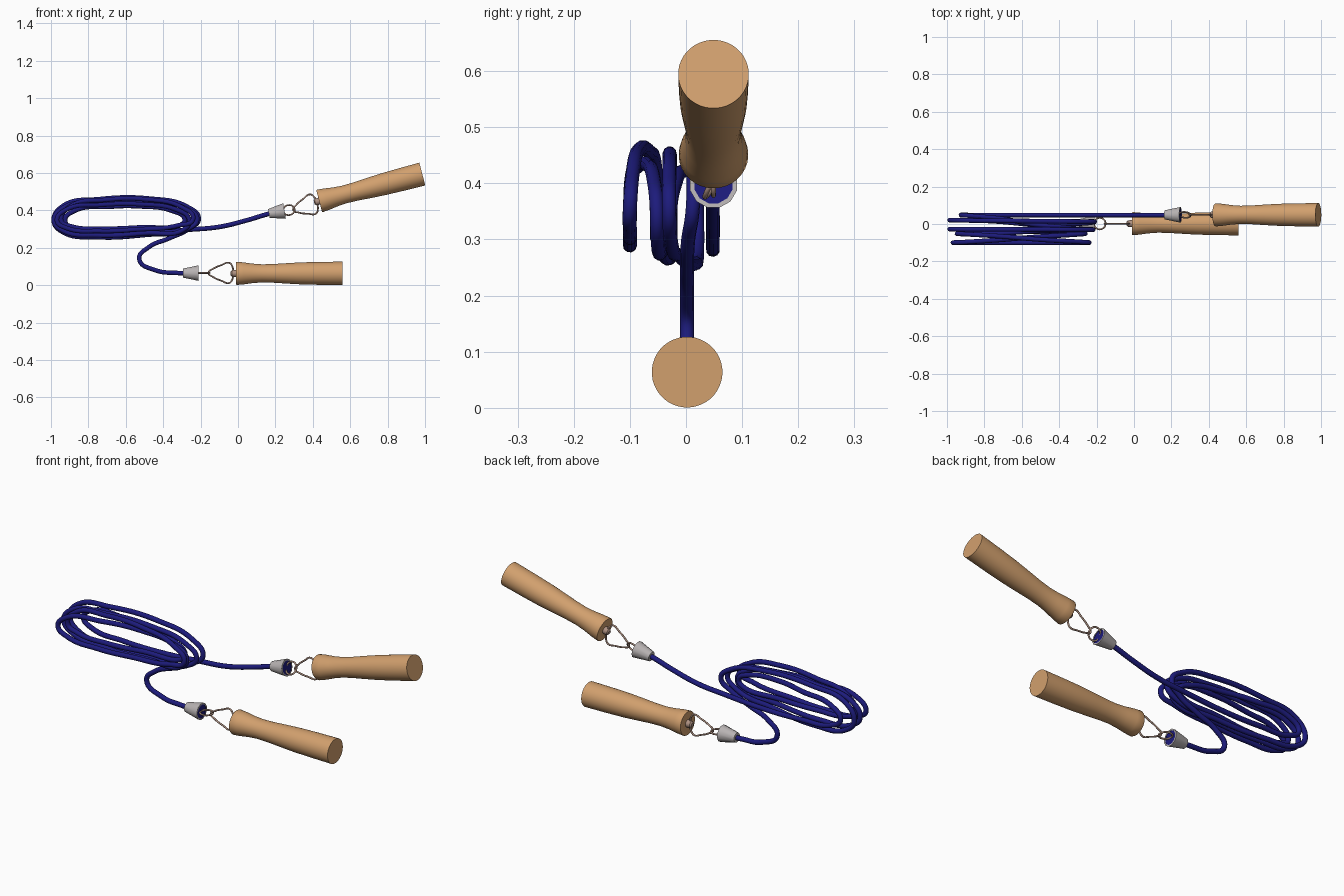
import bpy, bmesh, math
from mathutils import Vector, Matrix

if "Cube" in bpy.data.objects:
    bpy.data.objects.remove(bpy.data.objects["Cube"])


def material(name, rgb):
    m = bpy.data.materials.new(name)
    m.diffuse_color = (*rgb, 1)
    m.use_nodes = True
    m.node_tree.nodes["Principled BSDF"].inputs["Base Color"].default_value = m.diffuse_color
    return m


BLUE = material("rope_blue", (0.012, 0.011, 0.20))
WOOD = material("handle_wood", (0.64, 0.35, 0.155))
GREY = material("ferrule_grey", (0.48, 0.45, 0.45))
WIRE = material("wire_brown", (0.42, 0.28, 0.22))


def lathe(name, profile, sides, loc, tilt, mats, mat_rule=None):
    """Revolve (distance, radius) points around local x, then tilt upward."""
    bm = bmesh.new()
    rings = []
    for d, r in profile:
        if r == 0:
            rings.append([bm.verts.new((d, 0, 0))])
        else:
            rings.append([bm.verts.new((d, r * math.cos(a), r * math.sin(a)))
                          for a in (2 * math.pi * (k + 0.5) / sides for k in range(sides))])
    for i, (a, b) in enumerate(zip(rings, rings[1:])):
        for k in range(sides):
            n = (k + 1) % sides
            quad = [a[k % len(a)], a[n % len(a)], b[n % len(b)], b[k % len(b)]]
            f = bm.faces.new(list(dict.fromkeys(quad)))
            f.smooth = True
            f.material_index = mat_rule(i) if mat_rule else 0
    bmesh.ops.recalc_face_normals(bm, faces=bm.faces)
    me = bpy.data.meshes.new(name)
    bm.to_mesh(me)
    bm.free()
    me.set_sharp_from_angle(angle=math.radians(35))
    for m in mats:
        me.materials.append(m)
    ob = bpy.data.objects.new(name, me)
    ob.location = loc
    ob.rotation_euler = (0, -tilt, 0)
    bpy.context.collection.objects.link(ob)
    return ob


def tube(name, pts, radius, mat, cyclic=False, res=8, sides=2):
    """Round tube along a smooth bezier path."""
    cu = bpy.data.curves.new(name, 'CURVE')
    cu.dimensions = '3D'
    cu.bevel_depth = radius
    cu.bevel_resolution = sides
    cu.resolution_u = res
    cu.use_fill_caps = not cyclic
    sp = cu.splines.new('BEZIER')
    sp.bezier_points.add(len(pts) - 1)
    for bp, p in zip(sp.bezier_points, pts):
        bp.co = p
        bp.handle_left_type = bp.handle_right_type = 'AUTO'
    sp.use_cyclic_u = cyclic
    cu.materials.append(mat)
    ob = bpy.data.objects.new(name, cu)
    bpy.context.collection.objects.link(ob)
    return ob


HANDLE = [(0, 0), (0, .060), (.004, .062), (.04, .059), (.09, .052), (.14, .0485), (.2, .050),
          (.27, .0545), (.35, .059), (.45, .0615), (.570, .063), (.570, 0)]
KNOB = [(-.028, 0), (-.028, .010), (-.022, .017), (-.008, .019), (.004, .019), (.004, 0)]
FERRULE = [(0, 0), (0, .025), (.085, .043), (.085, .035), (.083, .035), (.083, 0)]
HALF_LOOP = [(.025, .022), (.07, .042), (.11, .054), (.127, .036)]


def grip(side, y, handle, h_tilt, tip, w_tilt, ferrule, f_tilt, ring, ring_roll):
    """Wooden handle with knob, wire loop, small ring and rope ferrule."""
    at = lambda p: Vector((p[0], y, p[1]))
    lathe(side + "_handle", HANDLE, 40, at(handle), h_tilt, [WOOD])
    lathe(side + "_knob", KNOB, 16, at(handle), h_tilt, [WIRE])
    # wire loop, lower half mirrored from the upper half
    loop = [(0, 0)] + HALF_LOOP + [(.132, 0)] + [(x, -z) for x, z in reversed(HALF_LOOP)]
    rot = Matrix.Rotation(-w_tilt, 3, 'Y')
    tube(side + "_wire_loop", [at(tip) + rot @ Vector((x, 0, z)) for x, z in loop],
         .0045, WIRE, True)
    # small ring joining loop and ferrule
    bpy.ops.mesh.primitive_torus_add(major_radius=.031, minor_radius=.0045, major_segments=28,
                                     minor_segments=8, location=at(ring),
                                     rotation=(ring_roll, -w_tilt * .6, 0))
    ob = bpy.context.object
    ob.name = side + "_ring"
    ob.data.materials.append(WIRE)
    ob.data.shade_smooth()
    # tapered ferrule with the rope end showing in its wide mouth
    lathe(side + "_ferrule", FERRULE, 12, at(ferrule), f_tilt, [GREY, BLUE],
          lambda i: 1 if i >= 3 else 0)


rad = math.radians
grip("lower", .002, (-.011, .0635), 0, (-.158, .066), 0, (-.295, .065), 0, (-.183, .066), 0)
grip("upper", .049, (.434, .450), rad(14.7), (.295, .402), rad(17), (.165, .383), rad(10),
     (.272, .402), rad(60))


def mix(a, b, t):
    return a + (b - a) * t


# coil turns: right x, right y, left x, left y, bottom z, top z
TURNS = [(-.210, .012, -.985, .020, .257, .465),
         (-.218, -.030, -.985, -.028, .267, .450),
         (-.262, -.052, -.968, -.100, .290, .435),
         (-.240, -.100, -.945, -.052, .303, .462),
         (-.285, -.028, -.925, .048, .285, .425)]
RZ, LZ = .355, .345   # height of the right and left bends

# rope: lead-in from the lower ferrule, coil, lead-out to the upper ferrule
path = [(-.23, .002, .065), (-.33, .002, .066), (-.44, .002, .080), (-.528, .002, .140),
        (-.475, .002, .205), (-.37, .002, .250), (-.265, .004, .300)]
for i, (xr, yr, xl, yl, zb, zt) in enumerate(TURNS):
    last = i == len(TURNS) - 1
    yn = yl if last else TURNS[i + 1][1]
    path += [(xr, yr, RZ),
             (xr - .06, mix(yr, yl, .1), mix(RZ, zt, .58)),
             (xr - .26, mix(yr, yl, .35), zt - .002),
             (xl + .24, mix(yr, yl, .7), zt - .005),
             (xl + .05, mix(yr, yl, .95), mix(LZ, zt, .66)),
             (xl, yl, LZ),
             (xl + .05, yl, mix(LZ, zb, .7)),
             (xl + .23, mix(yl, yn, .1), zb)]
    if not last:
        path += [(xr - .28, mix(yl, yn, .6), mix(RZ, zb, .87)),
                 (xr - .06, mix(yl, yn, .95), mix(RZ, zb, .55))]
path += [(-.48, .048, .283), (-.25, .048, .298), (-.1, .048, .312), (.05, .048, .348),
         (.165, .048, .382), (.22, .048, .393)]
tube("rope", path, .0125, BLUE, res=10, sides=3)
